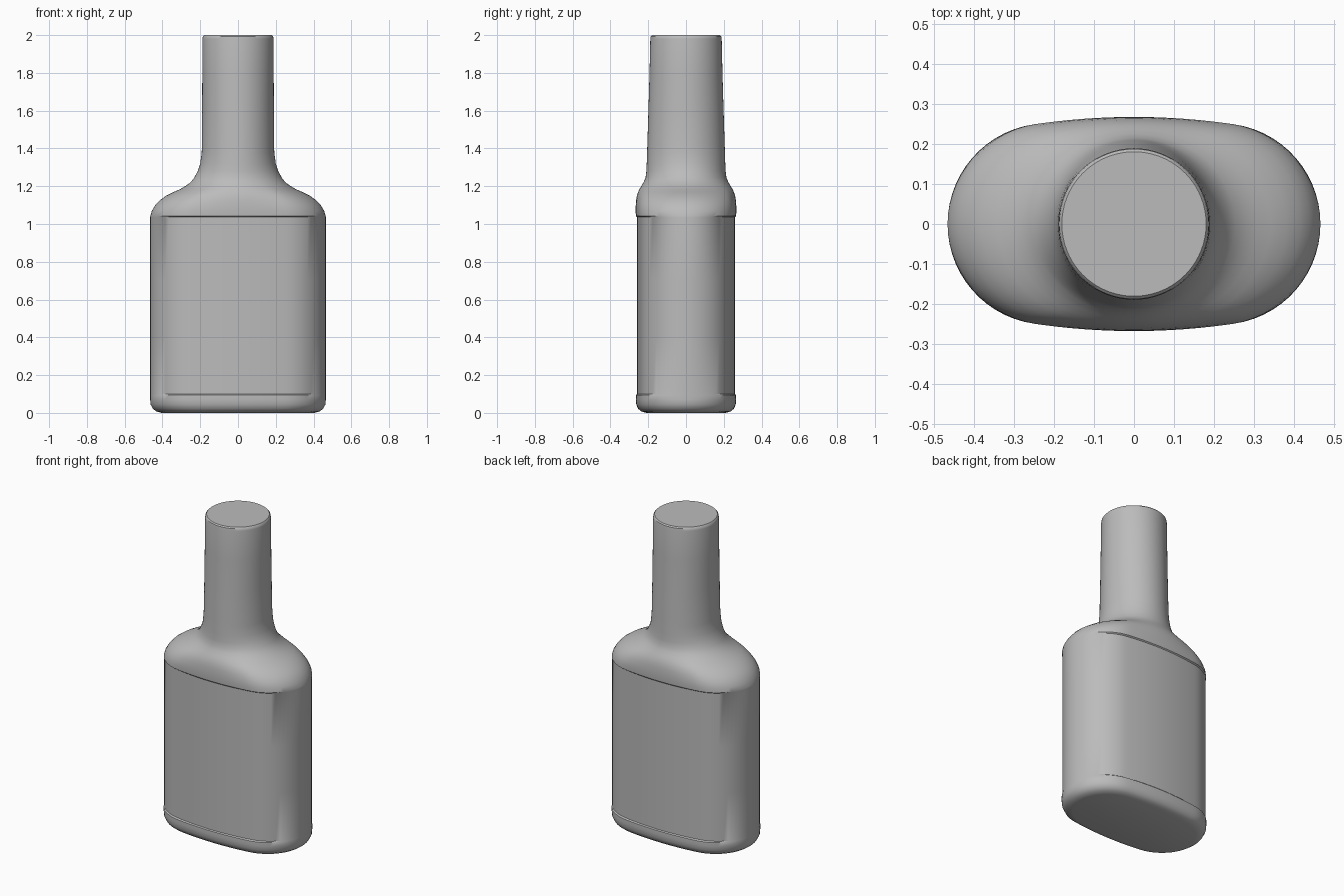
import bpy, bmesh
from math import sin, cos, pi, radians, atan2

cube = bpy.data.objects.get("Cube")
if cube:
    bpy.data.objects.remove(cube)

grey = bpy.data.materials.new("plain grey")
grey.use_nodes = True
colour = (0.5, 0.5, 0.5, 1)
grey.diffuse_color = colour
grey.node_tree.nodes["Principled BSDF"].inputs["Base Color"].default_value = colour

# Half widths by height: (z, x, y)
BASE = [(0, .405, .21), (.008, .432, .237), (.022, .451, .254), (.045, .463, .263),
        (.07, .465, .266), (.094, .465, .265)]
PANEL = [(.1, .465, .265), (.4, .465, .265), (.7, .465, .265), (1.036, .465, .265)]
SHOULDER = [(1.042, .464, .265), (1.07, .456, .267), (1.1, .438, .266), (1.125, .415, .264),
            (1.15, .38, .26), (1.17, .34, .253), (1.185, .305, .246), (1.2, .28, .237),
            (1.22, .252, .225), (1.245, .232, .214), (1.28, .213, .21), (1.32, .2, .208)]
NECK = [(1.38, .192, .206), (1.6, .19, .199), (1.8, .189, .193), (1.98, .188, .189),
        (1.993, .186, .187), (2, .18, .18)]


def smooth(a, b, v):
    t = max(0, min(1, (v - a) / (b - a)))
    return t * t * (3 - 2 * t)


def body_outline(arc_steps=14, flat_steps=10):
    """Unit outline with round ends and gently bowed faces."""
    c, r, end = .215, .25, radians(82)
    quarter = [(c + r * cos(end * i / arc_steps), r * sin(end * i / arc_steps))
               for i in range(arc_steps + 1)]
    x1, y1 = quarter[-1]
    for i in range(1, flat_steps + 1):
        x = x1 * (1 - i / flat_steps)
        quarter.append((x, y1 + (.265 - y1) * (1 - (x / x1) ** 2)))
    half = quarter + [(-x, y) for x, y in quarter[-2::-1]]
    loop = half + [(x, -y) for x, y in half[-2:0:-1]]
    return [(x / .465, y / .265) for x, y in loop]


OUTLINE = body_outline()


def section(z, hx, hy, recessed):
    """Cross-section that turns from the body outline into the round neck."""
    blend = smooth(1.06, 1.25, z)
    points = []
    for u, v in OUTLINE:
        a = atan2(v, u)
        x = hx * (u + (cos(a) - u) * blend)
        y = hy * (v + (sin(a) - v) * blend)
        if recessed:
            y *= 1 - .02 - .016 * min(1, (x / .25) ** 2)
        points.append((x, y, z))
    return points


# Bottle skinned through the stacked sections
bm = bmesh.new()
rings = []
for part in (BASE, PANEL, SHOULDER, NECK):
    for z, hx, hy in part:
        rings.append([bm.verts.new(p) for p in section(z, hx, hy, part is PANEL)])
n = len(OUTLINE)
for low, high in zip(rings, rings[1:]):
    for i in range(n):
        j = (i + 1) % n
        bm.faces.new((low[i], low[j], high[j], high[i]))
bm.faces.new(rings[0][::-1])
bm.faces.new(rings[-1])
bmesh.ops.recalc_face_normals(bm, faces=bm.faces)

mesh = bpy.data.meshes.new("bottle")
bm.to_mesh(mesh)
bm.free()
mesh.materials.append(grey)
bottle = bpy.data.objects.new("bottle", mesh)
bpy.context.collection.objects.link(bottle)
bpy.context.view_layer.objects.active = bottle
bottle.select_set(True)
bpy.ops.object.shade_smooth_by_angle(angle=radians(35))
